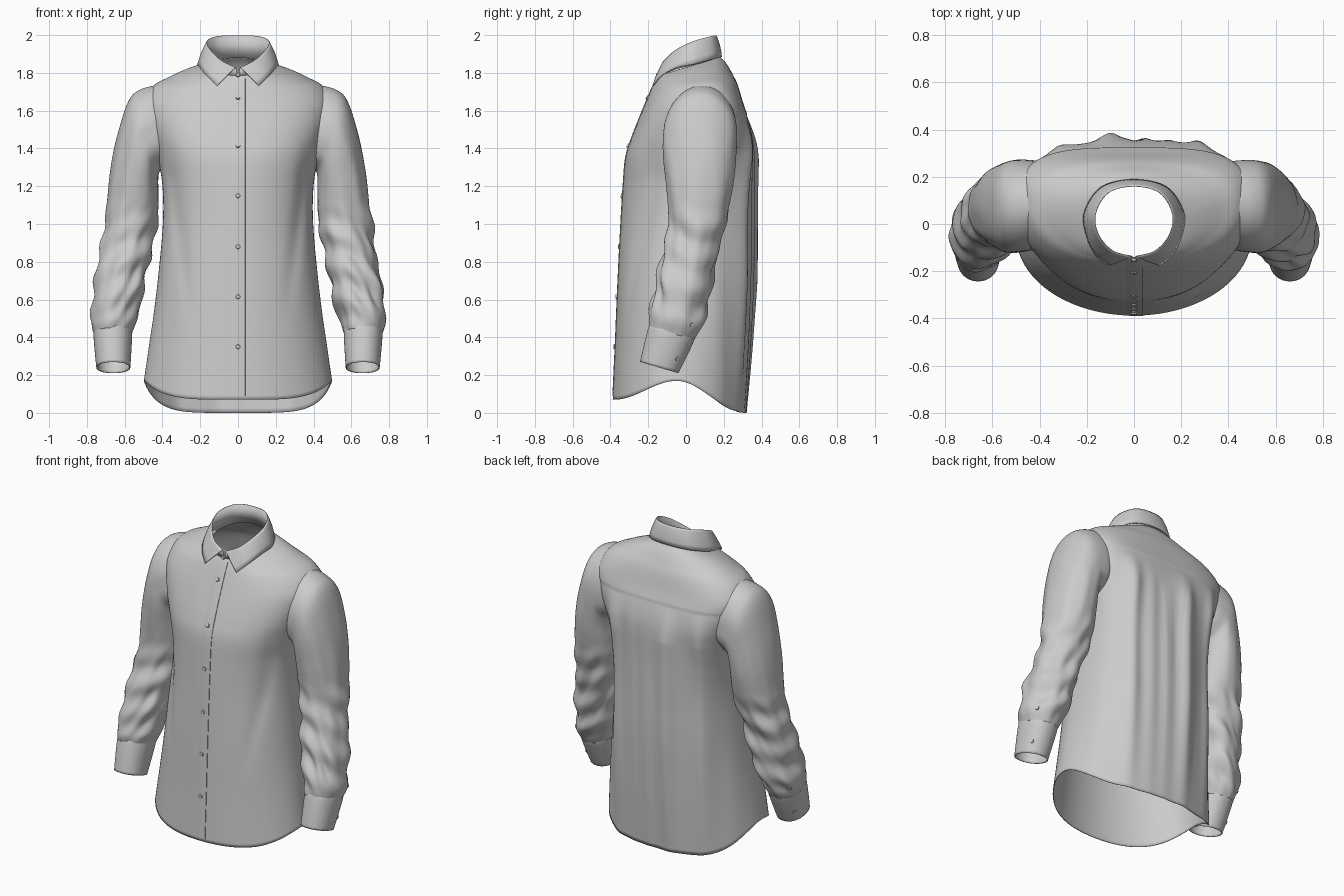
import bpy, bmesh, math
from mathutils import Vector, Matrix, noise
from mathutils.bvhtree import BVHTree

if "Cube" in bpy.data.objects:
    bpy.data.objects.remove(bpy.data.objects["Cube"])


def clamp(v):
    return max(0.0, min(1.0, v))


def spow(v, e):
    return math.copysign(abs(v) ** e, v)


def smooth(rows, sub):
    """Catmull-Rom interpolation of equally long tuples."""
    out, n = [], len(rows)
    for i in range(n - 1):
        p = [rows[max(0, i - 1)], rows[i], rows[i + 1], rows[min(n - 1, i + 2)]]
        for k in range(sub):
            t = k / sub
            out.append(tuple(0.5 * (2 * b + (c - a) * t + (2 * a - 5 * b + 4 * c - d) * t * t
                                    + (3 * b - a - 3 * c + d) * t ** 3) for a, b, c, d in zip(*p)))
    out.append(tuple(rows[-1]))
    return out


def loft(name, rings, closed=True, flip=False, skip=None, thick=0.005):
    """Skin a list of equally long point rings into a thin cloth shell."""
    n = len(rings[0])
    verts = [Vector(p) for r in rings for p in r]
    faces = []
    for i in range(len(rings) - 1):
        for j in range(n if closed else n - 1):
            k = (j + 1) % n
            f = (i * n + j, (i + 1) * n + j, (i + 1) * n + k, i * n + k)
            if skip and skip(sum((verts[q] for q in f), Vector()) / 4):
                continue
            faces.append(f[::-1] if flip else f)
    me = bpy.data.meshes.new(name)
    me.from_pydata(verts, [], faces)
    ob = bpy.data.objects.new(name, me)
    bpy.context.collection.objects.link(ob)
    bm = bmesh.new()
    bm.from_mesh(me)
    bmesh.ops.delete(bm, geom=[v for v in bm.verts if not v.link_faces], context='VERTS')
    bm.to_mesh(me)
    bm.free()
    if thick:
        m = ob.modifiers.new("cloth", 'SOLIDIFY')
        m.thickness, m.offset = thick, -1
    return ob, BVHTree.FromPolygons(verts, faces)


def button(name, loc, normal, r=0.013):
    bm = bmesh.new()
    bmesh.ops.create_cone(bm, cap_ends=True, segments=16, radius1=r, radius2=r * 0.8, depth=0.01)
    bmesh.ops.transform(bm, verts=bm.verts, matrix=Matrix.Translation(loc) @
                        Vector(normal).to_track_quat('Z', 'Y').to_matrix().to_4x4())
    me = bpy.data.meshes.new(name)
    bm.to_mesh(me)
    bm.free()
    bpy.context.collection.objects.link(bpy.data.objects.new(name, me))


# Body: z, tilt, half width, front y, back y, widest y, front / back squareness
BODY = [
    (1.83, .30, .18, -.146, .178, .02, 2.0, 2.0),
    (1.805, .20, .275, -.154, .212, .05, 2.0, 2.0),
    (1.77, .10, .365, -.165, .243, .07, 2.0, 2.2),
    (1.725, .05, .45, -.183, .27, .08, 2.1, 2.6),
    (1.64, .0, .495, -.215, .30, .08, 2.3, 3.3),
    (1.55, .0, .48, -.252, .33, .06, 2.4, 3.4),
    (1.45, .0, .45, -.29, .348, .04, 2.4, 3.3),
    (1.35, .0, .425, -.32, .35, .03, 2.3, 3.0),
    (1.20, .0, .40, -.333, .347, .02, 2.2, 2.8),
    (1.00, .0, .398, -.345, .347, .0, 2.1, 2.6),
    (0.70, .0, .425, -.36, .345, -.02, 2.1, 2.5),
    (0.40, .0, .462, -.373, .335, -.04, 2.0, 2.4),
    (0.10, .0, .498, -.388, .315, -.05, 2.0, 2.3),
]
# Back drape folds: x, height, width
FOLDS = [(-.10, .038, .055), (.04, .016, .035), (.28, .034, .05), (-.32, .030, .05),
         (.15, .010, .04), (.42, .012, .04), (-.45, .012, .04)]


def body_ring(row, n=144):
    zc, tilt, a, yf, yb, cy, nf, nb = row
    pts = []
    for j in range(n):
        th = 2 * math.pi * j / n
        c, s = math.cos(th), math.sin(th)
        e = 2 / (nb if s > 0 else nf)
        x, sy = a * spow(c, e), spow(s, e)
        y = cy + sy * (yb - cy if s > 0 else cy - yf)
        z = zc + tilt * y
        if zc < 0.5:  # shirt-tail hem curve
            hem = .17 - (.17 if s > 0 else .10) * (1 - math.cos(math.pi * abs(sy))) / 2
            z = hem + (0.5 - hem) * (zc - 0.1) / 0.4
        env = clamp((1.56 - z) / .2) * (.25 + .75 * clamp(z / .7))
        if s > 0:
            y += env * clamp(s * 2.5) * sum(h * math.exp(-((x - fx) / w) ** 2) for fx, h, w in FOLDS)
            # centre back pleat fading downwards
            y -= .02 * clamp((1.57 - z) / .04) * clamp((z - .8) / .3) * math.exp(-((x + .02) / .014) ** 2)
            if z > 1.58:  # yoke lies on top of the back panel
                y += .003 * clamp(s * 3)
        else:  # side drape running down from the armpit
            fx = .37 - .10 * clamp((1.4 - z) / .8)
            y += .018 * math.exp(-((abs(x) - fx) / .035) ** 2) * clamp((1.45 - z) / .2) * clamp((z - .5) / .5)
        pts.append((x, y, z))
    return pts


def in_armhole(c):
    return abs(c.x) > .3 and ((c.y - .08) / .13) ** 2 + ((c.z - 1.49) / .15) ** 2 < 1


body, body_bvh = loft("shirt_body", [body_ring(r) for r in smooth(BODY, 9)], skip=in_armhole)

# Sleeves: outer x, outer z, inner x, inner z, front y, back y, tilt, armhole wrap
SLEEVE = [
    (.40, 1.74, .39, 1.31, -.07, .25, 0, .05),
    (.515, 1.713, .405, 1.29, -.108, .268, 0, .035),
    (.58, 1.65, .418, 1.27, -.12, .272, 0, .0),
    (.635, 1.48, .422, 1.23, -.12, .265, 0, 0),
    (.675, 1.28, .42, 1.14, -.105, .25, 0, 0),
    (.70, 1.08, .425, 1.02, -.09, .22, 0, 0),
    (.725, .90, .45, .89, -.105, .175, .01, 0),
    (.75, .74, .48, .74, -.145, .145, .02, 0),
    (.772, .58, .515, .58, -.18, .115, .03, 0),
    (.78, .48, .545, .48, -.197, .08, .03, 0),
    (.765, .42, .56, .42, -.195, .045, .03, 0),
]
CUFF = [
    (.762, .44, .562, .44, -.192, .048, .03, 0),
    (.765, .41, .56, .41, -.203, .042, .03, 0),
    (.758, .32, .565, .32, -.225, .0, .03, 0),
    (.75, .24, .57, .24, -.243, -.04, .03, 0),
]


def sleeve_ring(row, side, fold, n=72):
    xo, zo, xi, zi, yf, yb, tilt, wrap = row
    pts = []
    for j in range(n):
        th = 2 * math.pi * j / n
        c, s = spow(math.cos(th), .93), spow(math.sin(th), .93)
        z = (zo + zi) / 2 + c * (zo - zi) / 2 - tilt * s
        d = 0
        if fold:  # gathered creases, strongest from elbow to cuff
            low = clamp((1.12 - z) / .2) * clamp((z - .4) / .1)
            up = clamp((1.6 - z) / .2)
            q = Vector((c * 1.1 + side * 3, s * 1.1, z * 7 + c * 1.5 + s * side * .9))
            d = low * (.16 * noise.noise(q) + .05 * math.sin(z * 36 + 2.0 * c + 1.5 * s + side))
            d += up * .05 * noise.noise(Vector((c * 2.2, s * 2.2 + side * 5, z * 2.5)))
        k = 1 + d
        x = (xo + xi) / 2 + k * c * (xo - xi) / 2 - wrap * s * s
        y = (yf + yb) / 2 + k * s * (yb - yf) / 2
        pts.append((side * x, y, z))
    return pts


for side, tag in ((1, "left"), (-1, "right")):
    sl, sl_bvh = loft(tag + "_sleeve", [sleeve_ring(r, side, True) for r in smooth(SLEEVE, 11)], flip=side < 0)
    cf, cf_bvh = loft(tag + "_cuff", [sleeve_ring(r, side, False) for r in smooth(CUFF, 4)], flip=side < 0)
    for bvh, y, z in ((cf_bvh, -.045, .285), (sl_bvh, .03, .465)):
        hit, nor = bvh.ray_cast(Vector((side, y, z)), Vector((-side, 0, 0)))[:2]
        if hit:
            button(tag + "_cuff_button", hit, nor if nor.x * side > 0 else -nor)


# Collar: half curves from centre front to centre back, mirrored
def mirrored(half):
    return smooth(half + [(-x, y, z) for x, y, z in half[-2::-1]], 8)


top = mirrored([(.012, -.138, 1.83), (.09, -.116, 1.868), (.15, -.05, 1.925),
                (.166, .04, 1.968), (.11, .134, 1.994), (0, .162, 1.998)])
edge = mirrored([(.11, -.176, 1.732), (.165, -.13, 1.785), (.203, -.05, 1.828),
                 (.212, .05, 1.848), (.14, .157, 1.876), (0, .19, 1.885)])
base = mirrored([(.0, -.146, 1.783), (.10, -.118, 1.795), (.16, -.05, 1.82),
                 (.178, .03, 1.84), (.12, .139, 1.868), (0, .174, 1.88)])


def between(p, q, t, bulge):
    v = Vector(p).lerp(Vector(q), t)
    out = Vector((v.x, v.y - .01, 0)).normalized()
    return v + out * bulge


loft("collar_stand", [top, base], closed=False, thick=.004)
loft("collar_leaf", [[between(p, q, t, .02 * t * (1 - t)) for p, q in zip(top, edge)]
                     for t in (0, .12, .3, .5, .75, 1)], closed=False, thick=.004)


# Button placket laid on the front of the body
def front(x, z):
    return body_bvh.ray_cast(Vector((x, -1, z)), Vector((0, 1, 0)))[0].y


rows = [[(x, front(x, .09 + 1.68 * i / 60) - o, .09 + 1.68 * i / 60)
         for x, o in ((-.037, -.001), (-.02, .002), (0, .003), (.038, .003), (.039, -.002))]
        for i in range(60, -1, -1)]
loft("front_placket", rows, closed=False, thick=0)

for z in (.35, .615, .88, 1.15, 1.415, 1.67):
    button("front_button", (0, front(0, z) - .004, z), (0, -1, 0.05 + .5 * (z > 1.4)))
button("collar_button", (0, -.153, 1.79), (0, -1, .2), .012)

bpy.ops.object.select_all(action='SELECT')
bpy.context.view_layer.objects.active = body
bpy.ops.object.shade_smooth_by_angle(angle=math.radians(50))
